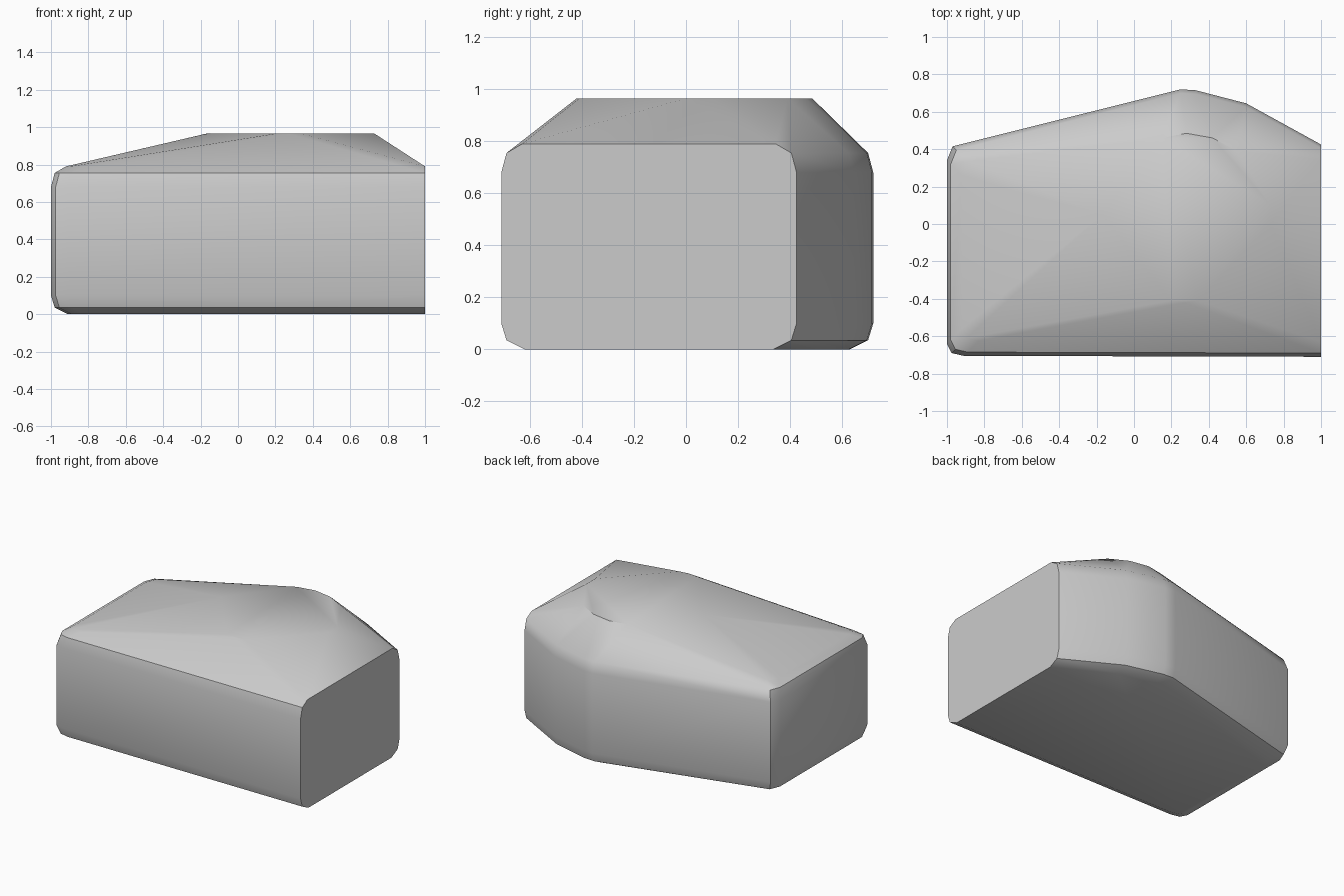
import bpy, bmesh, math

cube = bpy.data.objects.get("Cube")
if cube:
    bpy.data.objects.remove(cube, do_unlink=True)

# Single stone colour
stone = bpy.data.materials.new("light_grey")
stone.use_nodes = True
grey = (0.6, 0.6, 0.6, 1)
stone.diffuse_color = grey
stone.node_tree.nodes["Principled BSDF"].inputs["Base Color"].default_value = grey

# Wall outline, with a flat right end and a faceted back
outline = [(-1, -.64), (-.975, -.69), (-.91, -.705), (.3, -.715), (1, -.71),
           (1, .425), (.6, .645), (.33, .715), (.25, .72), (-.97, .415), (-1, .34)]
# Height and inset of each wall ring, softening top and bottom edges
rings = [(0, .09), (.035, .02), (.1, 0), (.68, 0), (.755, .02), (.79, .08)]
# Flat crown
crown = [(-.17, .05), (.2, -.41), (.27, -.42), (.34, -.41), (.73, 0), (.73, .1),
         (.55, .39), (.42, .46), (.28, .485), (.15, .46)]


def inset(x, y, d):
    return (x + d if x < -.8 else x, y - math.copysign(d, y))


bm = bmesh.new()
for z, d in rings:
    for x, y in outline:
        bm.verts.new((*inset(x, y, d), z))
for x, y in crown:
    bm.verts.new((x, y, .965))

# Wrap the rings and crown in one faceted skin
result = bmesh.ops.convex_hull(bm, input=bm.verts)
loose = [v for v in bm.verts if not v.link_faces]
bmesh.ops.delete(bm, geom=loose, context='VERTS')
bmesh.ops.dissolve_limit(bm, angle_limit=math.radians(1), verts=bm.verts, edges=bm.edges)
bmesh.ops.recalc_face_normals(bm, faces=bm.faces)

mesh = bpy.data.meshes.new("stone_block")
bm.to_mesh(mesh)
bm.free()
mesh.materials.append(stone)
block = bpy.data.objects.new("stone_block", mesh)
bpy.context.collection.objects.link(block)

# Soft shading with crisp end and rim edges
bpy.ops.object.select_all(action='DESELECT')
block.select_set(True)
bpy.context.view_layer.objects.active = block
bpy.ops.object.shade_smooth_by_angle(angle=math.radians(36))
